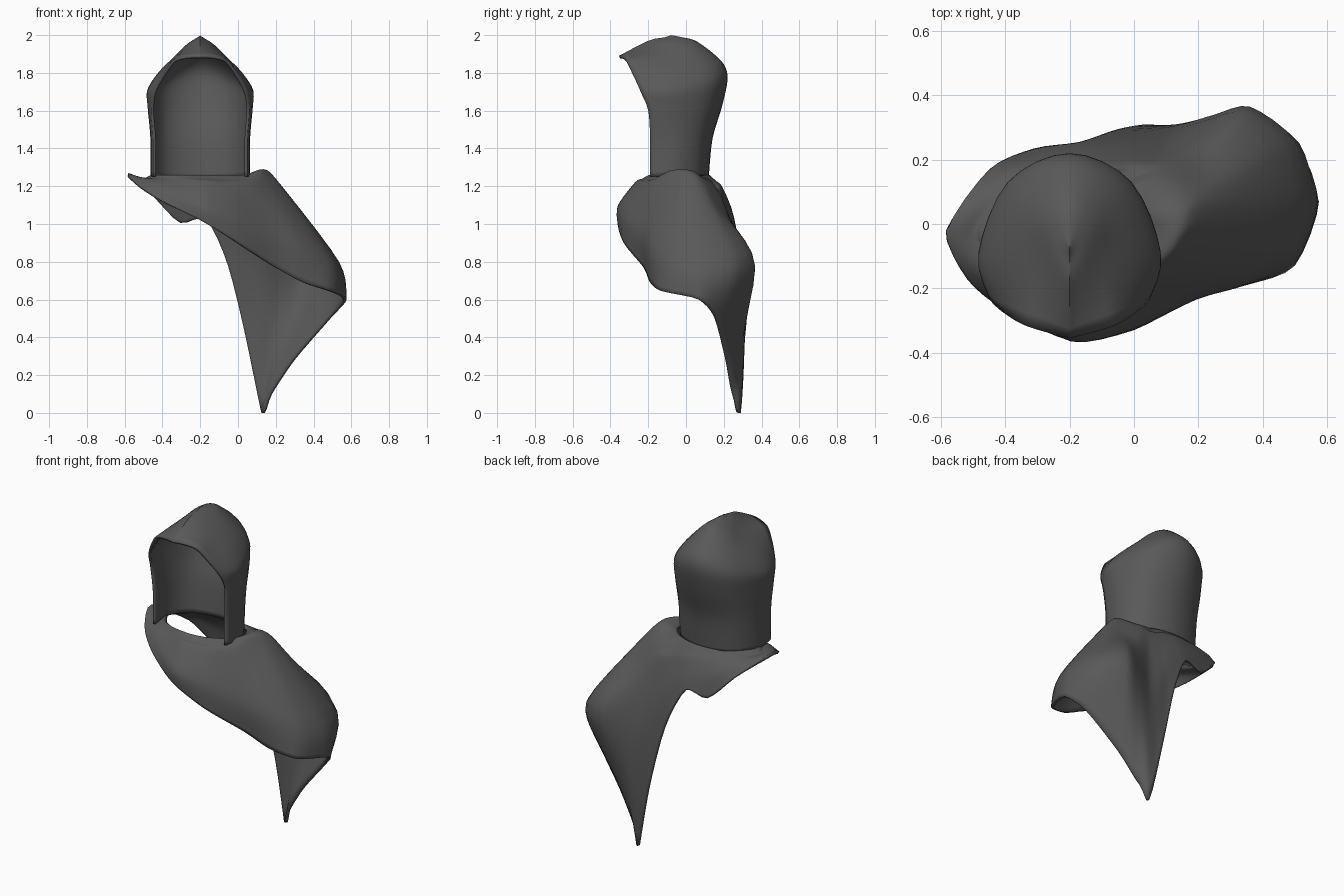
import bpy, bmesh, math
from mathutils import Vector

if "Cube" in bpy.data.objects:
    bpy.data.objects.remove(bpy.data.objects["Cube"])


def curve(pts, n, closed, k):
    """Sample a cardinal spline through pts, n steps per span."""
    out, m = [], len(pts)
    get = (lambda i: pts[i % m]) if closed else (lambda i: pts[max(0, min(m - 1, i))])
    for i in range(m if closed else m - 1):
        a, b = get(i), get(i + 1)
        ta, tb = (b - get(i - 1)) * k, (get(i + 2) - a) * k
        for s in range(n):
            t = s / n
            out.append(a * (2*t**3 - 3*t**2 + 1) + ta * (t**3 - 2*t**2 + t)
                       + b * (3*t**2 - 2*t**3) + tb * (t**3 - t**2))
    if not closed:
        out.append(pts[-1].copy())
    return out


def loft(name, rows, closed, k, thick):
    """Smooth cloth shell through rows of control points."""
    rows = [curve(r, 4, closed, k) for r in rows]
    cols = [curve(list(c), 5, False, 0.45) for c in zip(*rows)]
    bm = bmesh.new()
    grid = [[bm.verts.new((p.x, p.y, max(p.z, 0))) for p in c] for c in cols]
    m = len(grid)
    for i in range(m if closed else m - 1):
        a, b = grid[i], grid[(i + 1) % m]
        for j in range(len(a) - 1):
            bm.faces.new((a[j], a[j + 1], b[j + 1], b[j]))
    bmesh.ops.remove_doubles(bm, verts=bm.verts, dist=0.0005)
    me = bpy.data.meshes.new(name)
    bm.to_mesh(me)
    bm.free()
    ob = bpy.data.objects.new(name, me)
    bpy.context.collection.objects.link(ob)
    mod = ob.modifiers.new("cloth", 'SOLIDIFY')
    mod.thickness, mod.offset = thick, -1
    me.materials.append(cloth)
    bpy.ops.object.select_all(action='DESELECT')
    ob.select_set(True)
    bpy.context.view_layer.objects.active = ob
    bpy.ops.object.shade_smooth_by_angle(angle=math.radians(50))
    return ob


cloth = bpy.data.materials.new("dark_cloth")
cloth.diffuse_color = (0.1, 0.1, 0.1, 1)
cloth.use_nodes = True
cloth.node_tree.nodes["Principled BSDF"].inputs["Base Color"].default_value = cloth.diffuse_color
CX = -0.2

# Hood: each row gives front edge, widest side point and back centre
hood_rows = [
    ((.25, -.19, 1.25), (.26, -.05, 1.25), (.12, 1.24)),
    ((.25, -.19, 1.45), (.26, -.04, 1.45), (.14, 1.45)),
    ((.26, -.20, 1.60), (.275, -.06, 1.62), (.19, 1.62)),
    ((.245, -.24, 1.70), (.28, -.10, 1.71), (.22, 1.77)),
    ((.20, -.28, 1.79), (.215, -.10, 1.81), (.19, 1.86)),
    ((.14, -.315, 1.87), (.12, -.10, 1.90), (.06, 1.965)),
    ((.06, -.34, 1.89), (.05, -.14, 1.955), (-.03, 1.99)),
    ((0, -.355, 1.89), (0, -.20, 1.97), (-.08, 2.0)),
]
rows = []
for f, s, (by, bz) in hood_rows:
    corner = (s[0] * .68, s[1] + .72 * (by - s[1]), s[2] + .6 * (bz - s[2]))
    half = [f, s, corner]
    rows.append([Vector((CX - x, y, z)) for x, y, z in half] + [Vector((CX, by, bz))]
                + [Vector((CX + x, y, z)) for x, y, z in reversed(half)])
loft("hood", rows, False, 0.5, 0.015)

# Mantle and hanging back panel: left tip, round the front, right, then back
shoulder = [(-.5, -.02, 1.24), (-.42, -.14, 1.245), (-.33, -.2, 1.235), (-.19, -.27, 1.22),
            (-.05, -.24, 1.21), (.08, -.18, 1.2), (.17, -.1, 1.2), (.21, -.02, 1.22),
            (.23, .06, 1.2), (.25, .13, 1.13), (.22, .19, 1.07), (.14, .21, 1.08),
            (.06, .2, 1.12), (0, .2, 1.14), (-.06, .19, 1.18), (-.16, .19, 1.2),
            (-.27, .17, 1.21), (-.38, .12, 1.235)]
chest = [(-.54, -.02, 1.255), (-.47, -.16, 1.23), (-.37, -.25, 1.18), (-.19, -.36, 1.1),
         (-.02, -.325, 1.05), (.18, -.235, .95), (.33, -.18, .9), (.48, -.08, .83),
         (.535, .08, .8), (.5, .26, .78), (.36, .365, .78), (.25, .34, .72),
         (.15, .31, .65), (.05, .29, .8), (-.03, .26, .98), (-.15, .235, 1.1),
         (-.3, .21, 1.13), (-.42, .15, 1.2)]
hem = [(-.58, -.02, 1.27), (-.52, -.17, 1.2), (-.4, -.27, 1.12), (-.2, -.36, 1.02),
       (0, -.33, .9), (.2, -.225, .77), (.35, -.19, .69), (.5, -.13, .645),
       (.575, .07, .6), (.49, .16, .5), (.3, .22, .28), (.18, .255, .1),
       (.13, .29, 0), (.05, .31, .37), (-.05, .295, .78), (-.17, .255, 1.03),
       (-.31, .235, 1.01), (-.45, .17, 1.15)]
neck = []
for x, y, z in shoulder:
    a = math.atan2((y + .035) / .16, (x - CX) / .26)
    neck.append((CX + .26 * math.cos(a), -.035 + .16 * math.sin(a), 1.26))
# the shoulder rises beside the neck
ridge = [((a[0] + b[0]) / 2, (a[1] + b[1]) / 2,
          (a[2] + b[2]) / 2 + .05 * max(0, min(1, (b[0] - .05) / .12)))
         for a, b in zip(neck, shoulder)]
loft("mantle", [[Vector(p) for p in r] for r in (neck, ridge, shoulder, chest, hem)],
     True, 0.4, 0.018)
